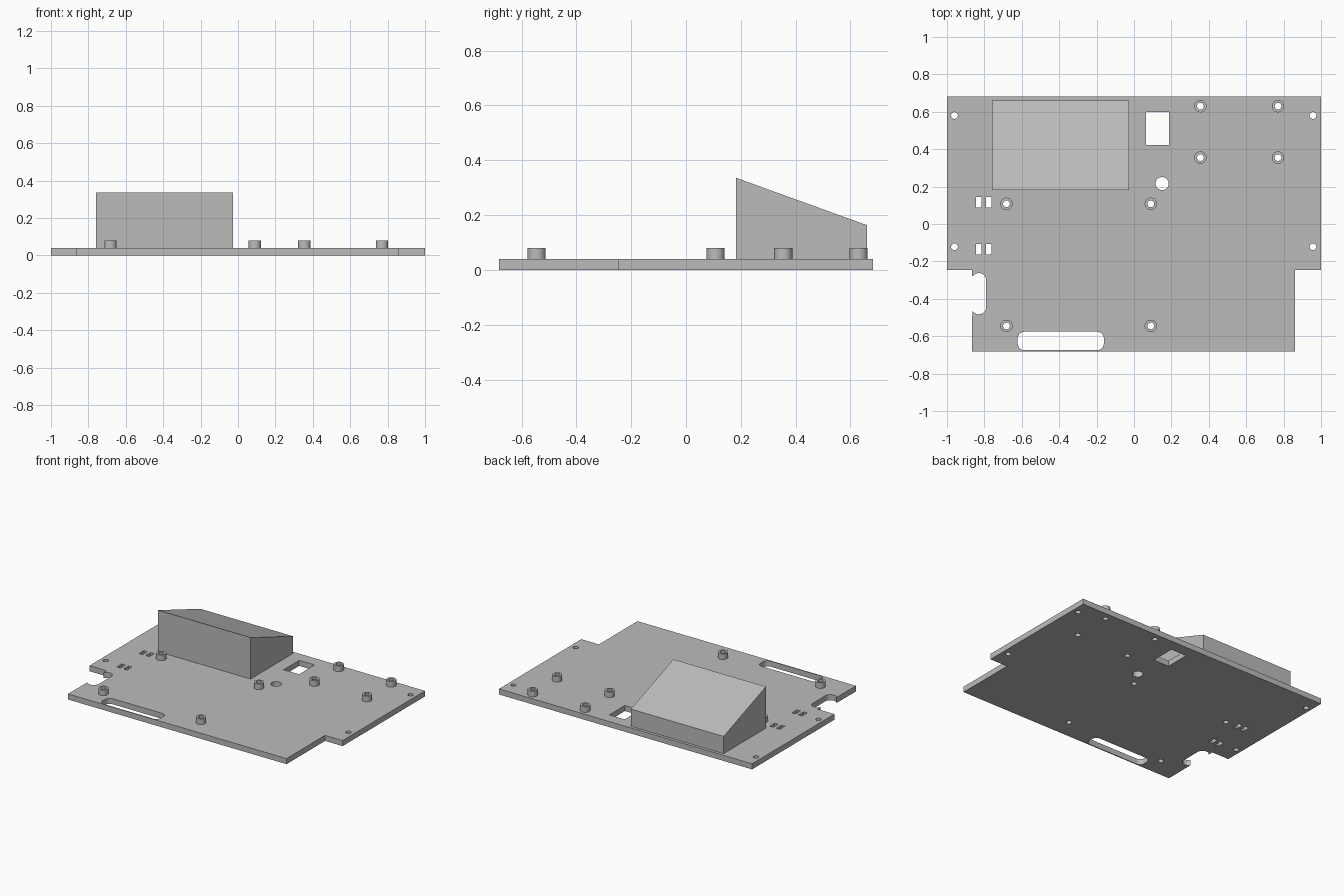
import bpy
import bmesh
from math import cos, sin, pi, radians

cube = bpy.data.objects.get("Cube")
if cube:
    bpy.data.objects.remove(cube, do_unlink=True)

grey = bpy.data.materials.new("plain grey")
grey.use_nodes = True
colour = (0.5, 0.5, 0.5, 1)
grey.diffuse_color = colour
grey.node_tree.nodes["Principled BSDF"].inputs["Base Color"].default_value = colour

THICK = 0.04
PEG_TOP = 0.08
PEG_HOLE = 0.018


def arc(x, y, r, start, end, steps):
    """Points on an arc, angles in degrees."""
    angles = [radians(start + (end - start) * i / steps) for i in range(steps + 1)]
    return [(x + r * cos(a), y + r * sin(a)) for a in angles]


def circle(x, y, r, n=32):
    return arc(x, y, r, 0, 360, n)[:-1]


def rect(x0, x1, y0, y1):
    return [(x0, y0), (x1, y0), (x1, y1), (x0, y1)]


def rounded_rect(x0, x1, y0, y1, r):
    return (arc(x0 + r, y0 + r, r, 180, 270, 6) + arc(x1 - r, y0 + r, r, 270, 360, 6)
            + arc(x1 - r, y1 - r, r, 0, 90, 6) + arc(x0 + r, y1 - r, r, 90, 180, 6))


def finish(name, mesh):
    bm = bmesh.new()
    bm.from_mesh(mesh)
    bmesh.ops.remove_doubles(bm, verts=bm.verts, dist=1e-5)
    bmesh.ops.recalc_face_normals(bm, faces=bm.faces)
    bm.to_mesh(mesh)
    bm.free()
    mesh.materials.clear()
    mesh.materials.append(grey)
    obj = bpy.data.objects.new(name, mesh)
    bpy.context.collection.objects.link(obj)
    bpy.ops.object.select_all(action="DESELECT")
    obj.select_set(True)
    bpy.context.view_layer.objects.active = obj
    bpy.ops.object.shade_smooth_by_angle(angle=radians(30))
    return obj


def slab(name, loops, z0, z1):
    """Solid slab from an outline followed by its hole outlines."""
    curve = bpy.data.curves.new(name, "CURVE")
    curve.dimensions = "2D"
    curve.fill_mode = "BOTH"
    curve.extrude = (z1 - z0) / 2
    for loop in loops:
        spline = curve.splines.new("POLY")
        spline.points.add(len(loop) - 1)
        for point, (x, y) in zip(spline.points, loop):
            point.co = (x, y, 0, 1)
        spline.use_cyclic_u = True
    helper = bpy.data.objects.new(name + "_outline", curve)
    bpy.context.collection.objects.link(helper)
    bpy.context.view_layer.update()
    graph = bpy.context.evaluated_depsgraph_get()
    mesh = bpy.data.meshes.new_from_object(helper.evaluated_get(graph))
    bpy.data.objects.remove(helper, do_unlink=True)
    for v in mesh.vertices:
        v.co.z += (z0 + z1) / 2
    return finish(name, mesh)


# Peg and screw positions
pegs = [(x, y) for x in (0.355, 0.77) for y in (0.63, 0.355)]
pegs += [(x, y) for x in (-0.682, 0.09) for y in (0.108, -0.545)]
screws = [(x, y) for x in (-0.96, 0.957) for y in (0.58, -0.122)]

# Base plate outline, with the narrower front and the side notch
notch = (arc(-0.83, -0.302, 0.04, 150, 0, 8) + arc(-0.83, -0.443, 0.04, 0, -150, 8))
outline = [(-1, 0.682), (-1, -0.247), (-0.866, -0.247)] + notch
outline += [(-0.866, -0.682), (0.861, -0.682), (0.861, -0.247), (1, -0.247), (1, 0.682)]

# Openings in the plate
holes = [circle(x, y, PEG_HOLE) for x, y in pegs + screws]
holes.append(circle(0.15, 0.216, 0.035))
holes.append(rect(0.065, 0.187, 0.422, 0.598))
holes.append(rounded_rect(-0.622, -0.161, -0.675, -0.576, 0.036))
for x in (-0.83, -0.777):
    for y in (0.117, -0.134):
        holes.append(rect(x - 0.014, x + 0.014, y - 0.028, y + 0.028))
slab("base_plate", [outline] + holes, 0, THICK)

# Hollow standoff pegs
for i, (x, y) in enumerate(pegs):
    slab(f"standoff_{i + 1}", [circle(x, y, 0.033), circle(x, y, PEG_HOLE)], THICK, PEG_TOP)

# Sloped block
bm = bmesh.new()
profile = [(0.183, THICK), (0.661, THICK), (0.661, 0.163), (0.183, 0.336)]
side = bm.faces.new([bm.verts.new((-0.76, y, z)) for y, z in profile])
grown = bmesh.ops.extrude_face_region(bm, geom=[side])
new_verts = [g for g in grown["geom"] if isinstance(g, bmesh.types.BMVert)]
bmesh.ops.translate(bm, verts=new_verts, vec=(0.732, 0, 0))
block = bpy.data.meshes.new("sloped_block")
bm.to_mesh(block)
bm.free()
finish("sloped_block", block)
